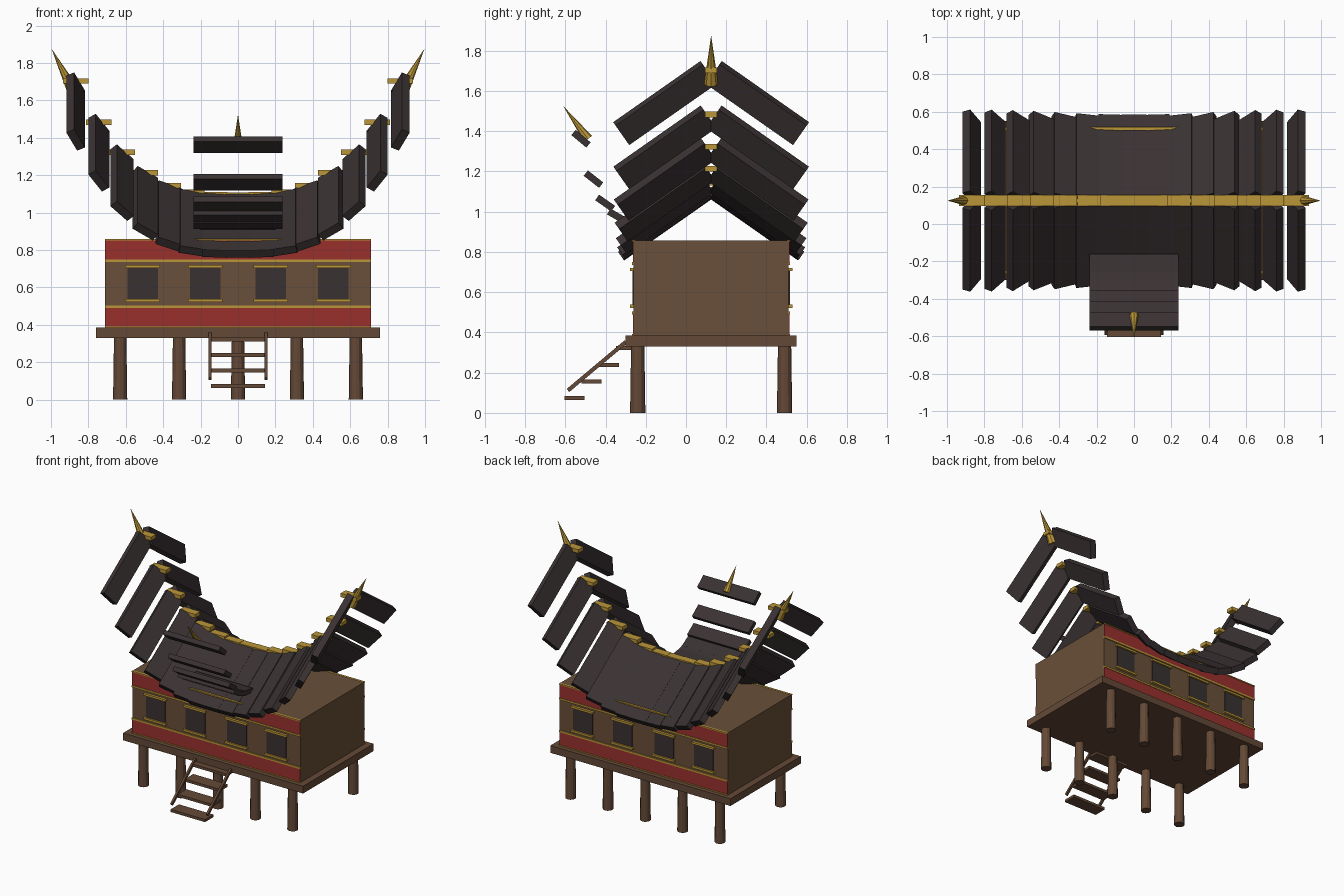
import bpy, bmesh, math
from mathutils import Matrix, Vector

cube = bpy.data.objects.get("Cube")
if cube:
    bpy.data.objects.remove(cube, do_unlink=True)


def material(name, rgb):
    m = bpy.data.materials.new(name)
    m.use_nodes = True
    m.diffuse_color = (*rgb, 1)
    m.node_tree.nodes["Principled BSDF"].inputs["Base Color"].default_value = (*rgb, 1)
    return m


WALL = material("wall_wood", (0.143, 0.078, 0.041))
FRAME = material("frame_wood", (0.127, 0.066, 0.037))
ROOF = material("roof_dark", (0.042, 0.031, 0.032))
RED = material("red_paint", (0.32, 0.03, 0.027))
GOLD = material("gold", (0.50, 0.305, 0.04))

MID = 0.125          # depth centre of the house
HALF = 0.385         # half depth of the house


def finish(name, bm, mat):
    mesh = bpy.data.meshes.new(name)
    bm.to_mesh(mesh)
    bm.free()
    mesh.materials.append(mat)
    obj = bpy.data.objects.new(name, mesh)
    bpy.context.collection.objects.link(obj)
    return obj


def box(name, centre, size, mat, rot=Matrix()):
    bm = bmesh.new()
    bmesh.ops.create_cube(bm, size=1)
    bm.transform(Matrix.Translation(centre) @ rot @ Matrix.Diagonal((*size, 1)))
    return finish(name, bm, mat)


def cone(name, base, tip, r1, r2, sides, mat):
    base, tip = Vector(base), Vector(tip)
    axis = tip - base
    bm = bmesh.new()
    bmesh.ops.create_cone(bm, cap_ends=True, segments=sides,
                          radius1=r1, radius2=r2, depth=axis.length)
    turn = Vector((0, 0, 1)).rotation_difference(axis).to_matrix().to_4x4()
    bm.transform(Matrix.Translation((base + tip) / 2) @ turn)
    return finish(name, bm, mat)


def rx(deg):
    return Matrix.Rotation(math.radians(deg), 4, 'X')


# Stilts, platform and house body
for i in range(-2, 3):
    for side in (-1, 1):
        x, y = i * 0.315, MID + side * 0.365
        cone("stilt", (x, y, 0), (x, y, 0.335), 0.038, 0.033, 12, FRAME)
box("platform", (0, MID, 0.357), (1.52, 0.85, 0.055), FRAME)
box("house_body", (0, MID, 0.621), (1.42, 2 * HALF, 0.473), WALL)

# Painted bands, gold trim and windows on both long walls
for side in (-1, 1):
    y = MID + side * HALF
    for z in (0.44, 0.80):
        box("red_band", (0, y, z), (1.42, 0.008, 0.105), RED)
    for z in (0.387, 0.496, 0.743, 0.855):
        thick = 0.014 if 0.4 < z < 0.8 else 0.008
        box("gold_trim", (0, y, z), (1.42, 0.016, thick), GOLD)
    for x in (-0.51, -0.175, 0.175, 0.51):
        box("window", (x, y, 0.618), (0.162, 0.012, 0.175), ROOF)
        for z in (0.53, 0.713):
            box("window_rail", (x, y + side * 0.004, z), (0.186, 0.03, 0.016), GOLD)

# Saddle roof: tilted slabs following a rising ridge curve
STEP, POWER, RISE = 0.124, 2.9, 0.92
for i in range(-7, 8):
    x = i * STEP
    ridge = 1.093 + RISE * abs(x) ** POWER
    slope = math.copysign(RISE * POWER * abs(x) ** (POWER - 1), x)
    lean = Matrix.Rotation(-math.atan(slope), 4, 'Y')
    for side in (-1, 1):
        box("roof_slab", (x, MID + side * 0.23, ridge - 0.163),
            (0.132, 0.53, 0.047), ROOF, rx(-side * 35) @ lean)
    box("ridge_cap", (x, MID, ridge), (0.136, 0.06, 0.028), GOLD)

# Ridge end finials
for side in (-1, 1):
    cone("ridge_finial", (side * 0.874, MID, 1.637), (side * 0.997, MID, 1.876),
         0.035, 0, 8, GOLD)

# Porch roof: boards sweeping up and outward
porch = [(-0.522, 1.363, 40), (-0.46, 1.162, 38), (-0.402, 1.043, 35),
         (-0.342, 0.977, 30), (-0.28, 0.945, 20), (-0.21, 0.932, 8)]
for y, z, tilt in porch:
    box("porch_board", (0, y, z), (0.475, 0.097, 0.034), ROOF, rx(-tilt))
cone("porch_finial", (0, -0.487, 1.362), (0, -0.61, 1.525), 0.025, 0, 8, GOLD)

# Entry ladder
for i in range(4):
    box("ladder_tread", (0, -0.297 - i * 0.086, 0.322 - i * 0.083),
        (0.29, 0.1, 0.02), FRAME)
for side in (-1, 1):
    box("ladder_rail", (side * 0.15, -0.443, 0.232), (0.016, 0.375, 0.02), FRAME, rx(40))
